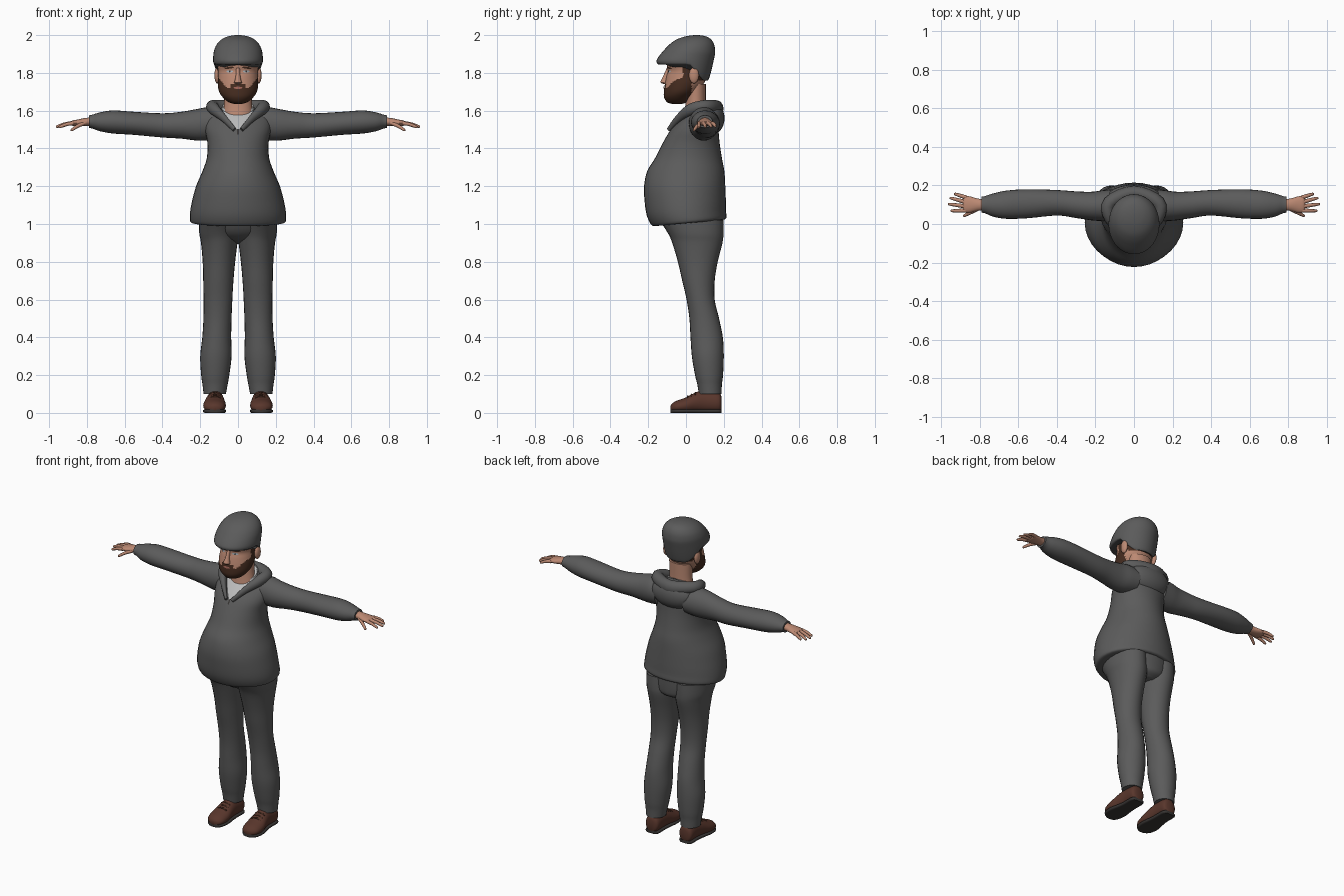
import bpy, bmesh, math
from mathutils import Vector
from mathutils.bvhtree import BVHTree

if "Cube" in bpy.data.objects:
    bpy.data.objects.remove(bpy.data.objects["Cube"])

X, Y, Z = Vector((1, 0, 0)), Vector((0, 1, 0)), Vector((0, 0, 1))
made = []


def material(name, *rgb):
    m = bpy.data.materials.new(name)
    m.use_nodes = True
    m.diffuse_color = (*rgb, 1)
    m.node_tree.nodes["Principled BSDF"].inputs["Base Color"].default_value = (*rgb, 1)
    return m


CLOTH = material("charcoal cloth", .105, .105, .105)
SKIN = material("skin", .5, .25, .17)
HAIR = material("dark brown hair", .06, .025, .014)
SHOE = material("brown leather", .1, .037, .025)
SOLE = material("dark sole", .04, .036, .034)
SHIRT = material("light grey shirt", .5, .5, .5)
EYE = material("pale blue eye", .38, .45, .5)
LIP = material("lip", .36, .13, .1)


def finish(name, bm, mats):
    bmesh.ops.recalc_face_normals(bm, faces=bm.faces)
    me = bpy.data.meshes.new(name)
    bm.to_mesh(me)
    bm.free()
    for m in mats:
        me.materials.append(m)
    ob = bpy.data.objects.new(name, me)
    bpy.context.collection.objects.link(ob)
    made.append(ob)
    return ob


def spline(pts, n):
    """Catmull-Rom through tuples of numbers."""
    out = []
    for i in range(len(pts) - 1):
        a, b, c, d = (pts[min(max(i + k, 0), len(pts) - 1)] for k in (-1, 0, 1, 2))
        for s in range(n):
            t = s / n
            out.append([q + .5 * t * (r - p + t * (2 * p - 5 * q + 4 * r - w + t * (3 * (q - r) + w - p)))
                        for p, q, r, w in zip(a, b, c, d)])
    return out + [list(pts[-1])]


def loft(name, pts, mats, tangent=None, up=Y, sides=24, steps=4, bend=None, paint=None):
    """Elliptical rings at stations (x, y, z, half width, half height)."""
    st = spline(pts, steps)
    bm = bmesh.new()
    rings = []
    for i, (x, y, z, a, b) in enumerate(st):
        lo, hi = st[max(i - 1, 0)], st[min(i + 1, len(st) - 1)]
        t = tangent or (Vector(hi[:3]) - Vector(lo[:3])).normalized()
        side = t.cross(up).normalized()
        over = side.cross(t)
        ring = []
        for k in range(sides):
            ang = math.tau * k / sides
            p = Vector((x, y, z)) + side * a * math.cos(ang) + over * b * math.sin(ang)
            ring.append(bm.verts.new(bend(p) if bend else p))
        rings.append(ring)
    for r, s in zip(rings, rings[1:]):
        for k in range(sides):
            j = (k + 1) % sides
            bm.faces.new((r[k], r[j], s[j], s[k]))
    bm.faces.new(rings[0])
    bm.faces.new(rings[-1])
    if paint:
        for f in bm.faces:
            f.material_index = paint(f.calc_center_median())
    return finish(name, bm, mats)


def body(*rows):
    """Stations from (z, half width, front y, back y)."""
    return [(0, (f + b) / 2, z, w, (b - f) / 2) for z, w, f, b in rows]


def ball(name, loc, size, mat):
    bm = bmesh.new()
    bmesh.ops.create_uvsphere(bm, u_segments=24, v_segments=14, radius=1)
    for v in bm.verts:
        v.co = Vector(loc) + Vector(a * b for a, b in zip(v.co, size))
    return finish(name, bm, [mat])


def drape(name, target, shape, mat, n=14, m=6, lift=.004):
    """Thin patch laid on the front of a target; shape(u, v) gives x and z."""
    me = target.data
    tree = BVHTree.FromPolygons([v.co for v in me.vertices], [p.vertices[:] for p in me.polygons])
    bm = bmesh.new()
    grid = []
    for i in range(n + 1):
        row = []
        for j in range(m + 1):
            x, z = shape(2 * i / n - 1, j / m)
            hit = tree.ray_cast(Vector((x, -1, z)), Y)[0] or Vector((x, 0, z))
            row.append(bm.verts.new(hit - Y * lift))
        grid.append(row)
    for r, s in zip(grid, grid[1:]):
        for j in range(m):
            bm.faces.new((r[j], s[j], s[j + 1], r[j + 1]))
    bmesh.ops.remove_doubles(bm, verts=bm.verts, dist=.0001)
    return finish(name, bm, [mat])


def oval(cx, cz, w, h, slope=0):
    return lambda u, v: (cx + u * w, cz + slope * u * w + (2 * v - 1) * h * math.sqrt(max(0, 1 - u * u)))


# Hooded jacket: body with a hem that rises towards the back
def lift_hem(p):
    k = max(0, 1.15 - p.z) / .15
    return Vector((p.x, p.y, p.z + k * .03 * (p.y + .15) / .35))


torso = loft("jacket_body", body(
    (.99, .235, -.165, .19), (1.0, .253, -.185, .213), (1.05, .254, -.208, .212),
    (1.12, .243, -.219, .211), (1.2, .222, -.222, .208), (1.28, .188, -.205, .203),
    (1.35, .165, -.163, .19), (1.43, .162, -.122, .178), (1.5, .175, -.08, .172),
    (1.56, .172, -.025, .17), (1.6, .13, .02, .155), (1.612, .08, .04, .13)),
    [CLOTH], tangent=Z, sides=36, bend=lift_hem)

# Hood lying on the back, and the collar that runs into it
half = [(.02, -.092, 1.5, .008, .012), (.075, -.04, 1.56, .016, .02),
        (.125, .03, 1.607, .03, .032), (.125, .11, 1.622, .036, .036)]
loft("hood_collar", half + [(0, .163, 1.61, .036, .045)] +
     [(-p[0], *p[1:]) for p in reversed(half)], [CLOTH], up=Z, sides=14)
ball("hood_pouch", (0, .132, 1.56), (.145, .072, .09), CLOTH)

# Shirt at the neckline and the zip below it
drape("shirt_front", torso, lambda u, v: (u * .09 * v, 1.495 + .1 * v), SHIRT)
drape("zip", torso, lambda u, v: (u * .004, 1.475 + .028 * v), SOLE, n=2)
loft("shirt_collar", [(0, .055, 1.57, .095, .07), (0, .062, 1.62, .083, .064)], [SHIRT],
     tangent=Z, bend=lambda p: p + Z * (p.y - .05) * .4)

# Trousers
loft("trouser_seat", body((.895, .06, .03, .15), (.92, .13, -.05, .187), (.96, .19, -.1, .195),
                          (1.03, .205, -.14, .198)), [CLOTH], tangent=Z)
leg = [(1.02, .0, .208, -.14, .198), (.95, .0, .205, -.095, .198), (.9, .003, .196, -.073, .193),
       (.8, .015, .187, -.043, .168), (.7, .024, .184, -.02, .152), (.6, .03, .182, .003, .152),
       (.5, .034, .183, .018, .175), (.4, .036, .189, .024, .195), (.3, .034, .2, .031, .2),
       (.2, .046, .195, .048, .196), (.15, .055, .188, .06, .19), (.1, .064, .182, .068, .188)]

shoe = [(.12, .188, .05, .025, .035), (.12, .172, .055, .045, .055), (.12, .1, .06, .046, .06),
        (.122, .05, .054, .052, .054), (.124, 0, .04, .06, .042), (.124, -.05, .032, .054, .032),
        (.122, -.074, .027, .034, .022), (.122, -.082, .025, .012, .012)]
arm = [(.1, .095, 1.53, .085, .08), (.16, .095, 1.53, .08, .088), (.22, .093, 1.525, .074, .083),
       (.3, .1, 1.523, .069, .071), (.4, .11, 1.522, .066, .064), (.55, .105, 1.533, .075, .061),
       (.66, .1, 1.54, .073, .061), (.73, .098, 1.541, .06, .05), (.77, .1, 1.542, .045, .037),
       (.79, .1, 1.542, .041, .033)]
palm = [(.77, .1, 1.543, .028, .022), (.81, .1, 1.54, .032, .021), (.85, .101, 1.536, .042, .017),
        (.875, .102, 1.534, .043, .014), (.885, .102, 1.533, .036, .009)]
# Finger name, root and tip
fingers = [("little_finger", (.868, .137, 1.534), (.932, .157, 1.517)),
           ("ring_finger", (.874, .114, 1.535), (.955, .136, 1.515)),
           ("middle_finger", (.876, .092, 1.535), (.964, .104, 1.514)),
           ("index_finger", (.87, .07, 1.534), (.95, .068, 1.512)),
           ("thumb", (.81, .078, 1.535), (.885, .04, 1.495))]

for s, side in ((1, "left_"), (-1, "right_")):
    def flip(p, s=s):
        return Vector((p.x * s, p.y, p.z))

    loft(side + "trouser_leg", [((i + o) / 2, (f + b) / 2, z, (o - i) / 2, (b - f) / 2)
                                for z, i, o, f, b in leg], [CLOTH], tangent=Z, bend=flip)
    loft(side + "sleeve", arm, [CLOTH], tangent=X, up=Z, bend=flip)
    loft(side + "palm", palm, [SKIN], tangent=X, up=Z, sides=16, bend=flip)
    for name, root, tip in fingers:
        a, b = Vector(root), Vector(tip)
        mid = a.lerp(b, .5) + Z * .004
        loft(side + name, [(*a, .011, .011), (*mid, .0095, .0095), (*a.lerp(b, .93), .007, .007),
                           (*b, .002, .002)], [SKIN], up=Z, sides=10, steps=3, bend=flip)
    # Shoe, flat sole and laces
    loft(side + "shoe", shoe, [SHOE], tangent=Y, up=Z,
         bend=lambda p: flip(Vector((p.x, p.y, max(p.z, .012)))))
    loft(side + "shoe_sole", [(x, y, .01, a * 1.03, .022) for x, y, z, a, b in shoe], [SOLE],
         tangent=Y, up=Z, bend=lambda p: flip(Vector((p.x, p.y, min(max(p.z, 0), .018)))))
    for k in range(3):
        y, z = .05 - k * .02, .106 - k * .009
        loft(side + "lace", [(.09, y, z - .012, .005, .005), (.122, y, z, .005, .005),
                             (.154, y, z - .012, .005, .005)], [HAIR], up=Z, sides=8, bend=flip)
    ball(side + "ear", (s * .11, .042, 1.787), (.015, .026, .043), SKIN)


# Head with painted beard and hair
def face_paint(c):
    ax = abs(c.x)
    top = 1.742 if ax < .042 else 1.722 + max(0, ax - .06) * 1.2
    if c.y < .03 and c.z < top:
        return 1
    sideburn = -.015 < c.y < .03 and ax > .07
    nape = c.y > .055 and c.z > 1.76
    return 1 if sideburn or nape else 0


loft("neck", [(0, .045, 1.56, .085, .06), (0, .05, 1.61, .077, .056), (0, .052, 1.66, .073, .053),
              (0, .052, 1.74, .075, .053)], [SKIN], tangent=Z)
head = loft("head", body(
    (1.636, .02, -.075, -.02), (1.645, .05, -.1, .005), (1.67, .08, -.116, .03),
    (1.7, .1, -.117, .06), (1.74, .107, -.112, .092), (1.78, .106, -.104, .112),
    (1.81, .107, -.096, .125), (1.85, .11, -.1, .13), (1.92, .095, -.07, .115)),
    [SKIN, HAIR], tangent=Z, sides=64, steps=6, paint=face_paint)
loft("nose", [(0, -.105, 1.741, .012, .012), (0, -.114, 1.748, .021, .02), (0, -.114, 1.758, .018, .019),
              (0, -.104, 1.785, .012, .016), (0, -.09, 1.825, .01, .012)], [SKIN], tangent=Z, sides=16)
drape("mouth", head, oval(0, 1.721, .024, .006), LIP)
for s, side in ((1, "left_"), (-1, "right_")):
    drape(side + "eye", head, oval(s * .044, 1.808, .018, .006), EYE)
    drape(side + "pupil", head, oval(s * .044, 1.808, .005, .005), SOLE, lift=.006)
    drape(side + "eyebrow", head, oval(s * .046, 1.827, .026, .005, -s * .12), HAIR)


# Flat cap: short peak in front, lower edge dropping at the nape
def drop_back(p):
    k = max(0, 1.9 - p.z) / .055 * min(max((p.y - .02) / .1, 0), 1)
    return Vector((p.x, p.y - k * .03, p.z - k * .085))


loft("flat_cap", body(
    (1.845, .122, -.146, .145), (1.85, .129, -.153, .15), (1.866, .132, -.156, .153),
    (1.89, .131, -.142, .154), (1.92, .126, -.117, .154), (1.95, .113, -.088, .149),
    (1.975, .09, -.054, .135), (1.991, .06, -.012, .112), (1.998, .03, .025, .085),
    (2.0, .008, .05, .062)), [CLOTH], tangent=Z, sides=36, bend=drop_back)

# Smooth shading with sharp creases kept
bpy.ops.object.select_all(action="DESELECT")
for ob in made:
    ob.select_set(True)
bpy.context.view_layer.objects.active = torso
bpy.ops.object.shade_smooth_by_angle(angle=math.radians(50))
